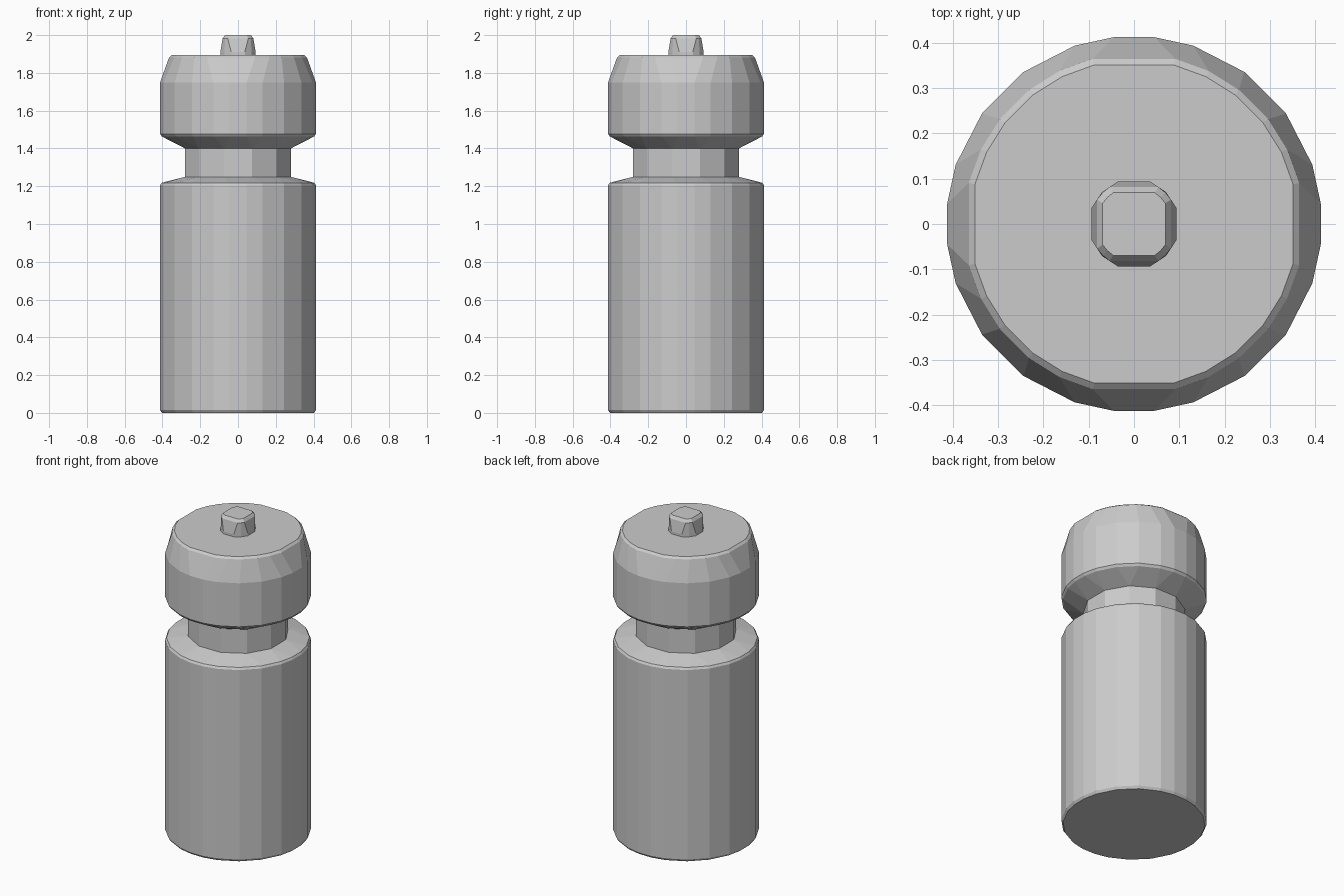
import bpy, bmesh
from math import radians, cos, sin

cube = bpy.data.objects.get("Cube")
if cube:
    bpy.data.objects.remove(cube, do_unlink=True)

grey = bpy.data.materials.new("plain_grey")
grey.use_nodes = True
colour = (0.6, 0.6, 0.6, 1)
grey.diffuse_color = colour
grey.node_tree.nodes["Principled BSDF"].inputs["Base Color"].default_value = colour

# Corner angles in one quadrant, repeated around the axis
WALL = (6.2, 18.4, 36, 54, 71.6, 83.8)
NECK = (15, 15, 45, 45, 75, 75)
RIM = (14, 26, 38, 52, 64, 76)
STEM = (21, 45, 69)
TIP = (33.5, 45, 56.5)


def loft(name, rings):
    """Bridge (radius, height, quadrant angles) rings and close both ends."""
    bm = bmesh.new()
    loops = []
    for r, z, quadrant in rings:
        angles = [radians(a + 90 * q) for q in range(4) for a in quadrant]
        loops.append([bm.verts.new((r * cos(a), r * sin(a), z)) for a in angles])
    for low, high in zip(loops, loops[1:]):
        for i in range(len(low)):
            j = (i + 1) % len(low)
            bm.faces.new((low[i], low[j], high[j], high[i]))
    bm.faces.new(loops[0][::-1])
    bm.faces.new(loops[-1])
    bmesh.ops.remove_doubles(bm, verts=bm.verts, dist=0.0005)
    bmesh.ops.recalc_face_normals(bm, faces=bm.faces)
    mesh = bpy.data.meshes.new(name)
    bm.to_mesh(mesh)
    bm.free()
    mesh.materials.append(grey)
    obj = bpy.data.objects.new(name, mesh)
    bpy.context.collection.objects.link(obj)
    return obj


# Bottle body, neck and wide lid share one continuous surface
loft("bottle", [
    (0.405, 0, WALL), (0.415, 0.015, WALL),
    (0.415, 1.205, WALL), (0.407, 1.218, WALL),
    (0.29, 1.25, NECK), (0.29, 1.4, NECK),
    (0.405, 1.463, WALL), (0.415, 1.477, WALL),
    (0.415, 1.75, WALL),
    (0.376, 1.882, RIM), (0.362, 1.894, RIM),
])

# Spout on top, round at the foot and squarer at the tip
loft("spout", [
    (0.1, 1.88, STEM), (0.1, 1.91, STEM),
    (0.098, 1.982, TIP), (0.083, 2.0, TIP),
])
